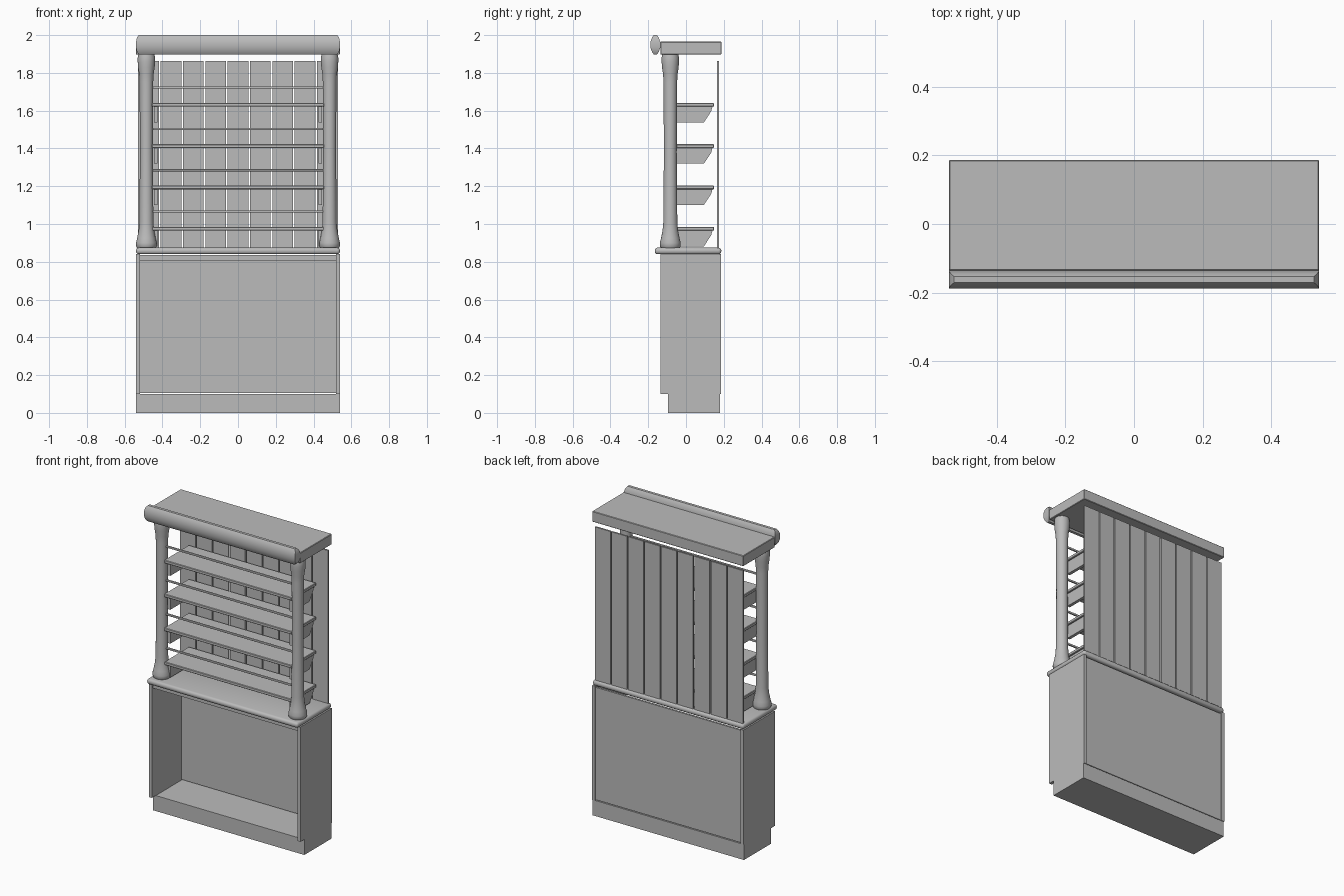
import bpy
import bmesh
import math

cube = bpy.data.objects.get("Cube")
if cube:
    bpy.data.objects.remove(cube, do_unlink=True)

GREY = (0.5, 0.5, 0.5, 1.0)
mat = bpy.data.materials.new("plain grey")
mat.use_nodes = True
mat.diffuse_color = GREY
mat.node_tree.nodes["Principled BSDF"].inputs["Base Color"].default_value = GREY


def finish(name, bm, smooth=None):
    bmesh.ops.recalc_face_normals(bm, faces=bm.faces)
    mesh = bpy.data.meshes.new(name)
    bm.to_mesh(mesh)
    bm.free()
    mesh.materials.append(mat)
    obj = bpy.data.objects.new(name, mesh)
    bpy.context.collection.objects.link(obj)
    if smooth:
        bpy.ops.object.select_all(action="DESELECT")
        obj.select_set(True)
        bpy.context.view_layer.objects.active = obj
        bpy.ops.object.shade_smooth_by_angle(angle=math.radians(smooth))
    return obj


def box(name, x, y, z, bevel=0, segments=1, smooth=None):
    """Box from (min, max) ranges on each axis."""
    bm = bmesh.new()
    bmesh.ops.create_cube(bm, size=1)
    for v in bm.verts:
        v.co = [(lo + hi) / 2 + c * (hi - lo) for c, (lo, hi) in zip(v.co, (x, y, z))]
    if bevel:
        bmesh.ops.bevel(bm, geom=bm.edges[:], offset=bevel, segments=segments,
                        profile=0.5, affect="EDGES")
    return finish(name, bm, smooth)


def loft(name, rings, smooth=None):
    """Skin a stack of point rings and cap both ends."""
    bm = bmesh.new()
    loops = [[bm.verts.new(p) for p in ring] for ring in rings]
    n = len(loops[0])
    for a, b in zip(loops, loops[1:]):
        for i in range(n):
            j = (i + 1) % n
            bm.faces.new((a[i], a[j], b[j], b[i]))
    bm.faces.new(loops[0])
    bm.faces.new(loops[-1])
    return finish(name, bm, smooth)


HALF = 0.54
SIDES = (("left", 1), ("right", -1))

# Lower cabinet, open at the front
box("plinth", (-HALF, HALF), (-0.095, 0.18), (0, 0.1))
for side, s in SIDES:
    box(side + "_cabinet_side", sorted((s * HALF, s * 0.52)), (-0.135, 0.185), (0.1, 0.84))
box("cabinet_back", (-0.52, 0.52), (0.165, 0.178), (0.105, 0.83))
box("cabinet_top_rail", (-0.52, 0.52), (-0.125, -0.105), (0.805, 0.835))

# Counter with rounded edges
box("counter", (-HALF, HALF), (-0.165, 0.187), (0.84, 0.875), 0.015, 3, 60)

# Turned columns: (radius, height)
COLUMN = [(0.048, 0.872), (0.054, 0.88), (0.055, 0.9), (0.049, 0.925), (0.041, 0.965),
          (0.037, 1.01), (0.034, 1.38), (0.036, 1.75), (0.038, 1.79), (0.044, 1.83),
          (0.046, 1.86), (0.046, 1.88), (0.042, 1.9)]
for side, s in SIDES:
    rings = []
    for r, z in COLUMN:
        angles = [math.tau * i / 24 for i in range(24)]
        rings.append([(s * 0.485 + r * math.cos(a), -0.083 + r * math.sin(a), z) for a in angles])
    loft(side + "_column", rings, 50)

# Back boards with narrow gaps
PITCH = 0.1183
for i in range(9):
    cx = (i - 4) * PITCH
    box(f"back_board_{i + 1}", (cx - 0.055, cx + 0.055), (0.164, 0.175), (0.872, 1.862))

# Shelves, each with a guard rail and two brackets
for i in range(4):
    top = 0.985 + i * 0.2187
    box(f"shelf_{i + 1}", (-0.455, 0.455), (-0.105, 0.148), (top - 0.02, top), 0.003)
    box(f"guard_rail_{i + 1}", (-0.455, 0.455), (-0.09, -0.078), (top + 0.075, top + 0.087), 0.003, 2, 50)
    profile = [(-0.083, top - 0.02), (0.14, top - 0.02), (0.133, top - 0.045),
               (0.095, top - 0.103), (-0.083, top - 0.103)]
    for side, s in SIDES:
        loft(f"{side}_bracket_{i + 1}", [[(s * x, y, z) for y, z in profile] for x in (0.425, 0.445)])

# Canopy and the pillow-shaped moulding along its front
box("canopy", (-HALF, HALF), (-0.135, 0.187), (1.897, 1.965), 0.003)
MOULDING = [(0.525, 0.009, -0.051), (0.535, 0.018, -0.038), (HALF, 0.026, -0.015),
            (HALF, 0.026, 0.015), (0.535, 0.018, 0.038), (0.525, 0.009, 0.051)]
loft("front_moulding", [[(sx * hx, -0.162 + sy * hy, 1.949 + z)
                         for sx, sy in ((-1, -1), (1, -1), (1, 1), (-1, 1))]
                        for hx, hy, z in MOULDING], 40)
